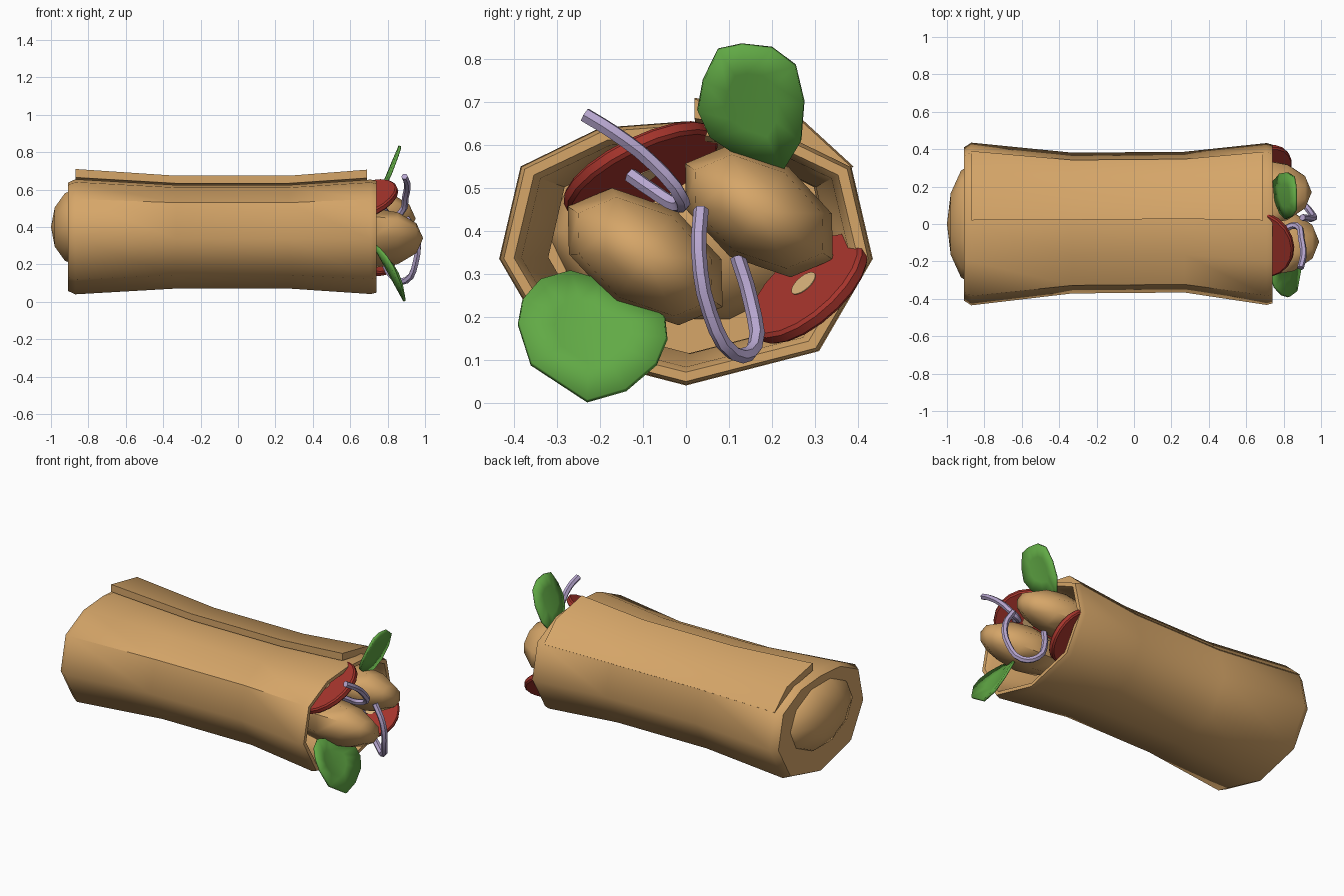
import bpy, bmesh, math
from mathutils import Vector, Matrix

if "Cube" in bpy.data.objects:
    bpy.data.objects.remove(bpy.data.objects["Cube"])


def material(name, r, g, b):
    m = bpy.data.materials.new(name)
    m.diffuse_color = (r, g, b, 1)
    m.use_nodes = True
    m.node_tree.nodes["Principled BSDF"].inputs["Base Color"].default_value = m.diffuse_color
    return m


TAN = material("toasted_tan", 0.67, 0.38, 0.14)
GREEN = material("leaf_green", 0.12, 0.40, 0.06)
RED = material("tomato_red", 0.38, 0.035, 0.025)
LILAC = material("onion_lilac", 0.47, 0.38, 0.62)
CORE = material("tomato_core", 0.70, 0.45, 0.20)


def finish(name, bm, mat, angle=40):
    bmesh.ops.recalc_face_normals(bm, faces=bm.faces)
    me = bpy.data.meshes.new(name)
    bm.to_mesh(me)
    bm.free()
    me.materials.append(mat)
    ob = bpy.data.objects.new(name, me)
    bpy.context.collection.objects.link(ob)
    bpy.ops.object.select_all(action='DESELECT')
    ob.select_set(True)
    bpy.context.view_layer.objects.active = ob
    bpy.ops.object.shade_smooth_by_angle(angle=math.radians(angle))
    return ob


def loft(name, rings, mat, angle=40):
    # skin closed rings of equal length and cap both ends
    bm = bmesh.new()
    rows = [[bm.verts.new(p) for p in ring] for ring in rings]
    n = len(rows[0])
    for a, b in zip(rows, rows[1:]):
        for i in range(n):
            j = (i + 1) % n
            bm.faces.new((a[i], a[j], b[j], b[i]))
    bm.faces.new(rows[0])
    bm.faces.new(rows[-1])
    return finish(name, bm, mat, angle)


ZC = 0.35


def section(x, sy, sz, pts, dy=0.0):
    return [(x, y * sy + dy, ZC + (z - ZC) * sz) for y, z in pts]


# tortilla: waisted ten-sided tube, closed at left, hollow at right
half = [(0.31, 0.12), (0.435, 0.335), (0.385, 0.55), (0.2, 0.64)]
outline = [(0, 0.04)] + half + [(0, 0.655)] + [(-y, z) for y, z in reversed(half)]
stations = [(-0.91, 0.94, 0.94, 0), (-0.87, 1, 1, 0), (-0.33, 0.865, 0.9, 0.005),
            (0.27, 0.865, 0.9, 0.01), (0.71, 0.995, 0.995, 0), (0.74, 0.975, 0.97, 0)]
rings = [section(x, sy, sz, outline, dy) for x, sy, sz, dy in stations]
inner = [(0.74, 0.92, 0.90, 0), (0.71, 0.88, 0.86, 0), (0.27, 0.76, 0.76, 0.01),
         (-0.33, 0.76, 0.76, 0.005), (-0.84, 0.86, 0.84, 0)]
rings += [section(x, sy, sz, outline, dy) for x, sy, sz, dy in inner]
loft("tortilla", rings, TAN, 50)

# overlapping flap along the top
flap = [(0.39, 0.55), (0.27, 0.66), (0.02, 0.71), (0.02, 0.665), (0.2, 0.635), (0.36, 0.53)]
loft("tortilla_flap", [section(x, sy, sz, flap, dy) for x, sy, sz, dy in
                       [(-0.87, 1, 1, 0), (-0.33, 0.865, 0.9, 0.005),
                        (0.27, 0.865, 0.9, 0.01), (0.69, 0.99, 0.99, 0)]], TAN)


def blob(name, centre, size, tilt, segs=8, rings=6):
    bm = bmesh.new()
    bmesh.ops.create_uvsphere(bm, u_segments=segs, v_segments=rings, radius=1)
    mat = (Matrix.Translation(centre) @ Matrix.Rotation(math.radians(tilt), 4, 'X')
           @ Matrix.Diagonal((*size, 1)) @ Matrix.Rotation(math.pi / 2, 4, 'Y'))
    bmesh.ops.transform(bm, matrix=mat, verts=bm.verts)
    return finish(name, bm, TAN, 60)


# folded left end and chicken pieces
blob("folded_end", (-0.85, 0, 0.40), (0.15, 0.33, 0.22), 0, 10, 6)
blob("chicken_front", (0.72, -0.095, 0.34), (0.27, 0.215, 0.13), -33)
blob("chicken_back", (0.69, 0.17, 0.445), (0.26, 0.205, 0.125), -33)


def disc(name, centre, normal, radius, thick, mat, bevel):
    bm = bmesh.new()
    bmesh.ops.create_cone(bm, cap_ends=True, segments=20, radius1=radius,
                          radius2=radius, depth=thick)
    if bevel:
        rim = [e for e in bm.edges if abs(e.verts[0].co.z - e.verts[1].co.z) < 1e-5]
        bmesh.ops.bevel(bm, geom=rim, offset=bevel, segments=1, affect='EDGES')
    rot = Vector(normal).to_track_quat('Z', 'Y').to_matrix().to_4x4()
    bmesh.ops.transform(bm, matrix=Matrix.Translation(centre) @ rot, verts=bm.verts)
    finish(name, bm, mat, 35)


# tomato slices with pale cores
for tag, c, n, r in [("top", (0.67, -0.105, 0.54), (0.33, 0.42, -0.84), 0.195),
                     ("side", (0.69, 0.285, 0.265), (0.42, -0.60, 0.68), 0.165)]:
    disc("tomato_" + tag, c, n, r, 0.036, RED, 0.008)
    disc("tomato_core_" + tag, c, n, 0.035, 0.040, CORE, 0)


def strand(name, pts):
    # smooth path swept with a round section, then turned into a mesh
    cu = bpy.data.curves.new(name, 'CURVE')
    cu.dimensions = '3D'
    cu.bevel_depth = 0.018
    cu.bevel_resolution = 1
    cu.resolution_u = 3
    cu.use_fill_caps = True
    sp = cu.splines.new('BEZIER')
    sp.bezier_points.add(len(pts) - 1)
    for bp, p in zip(sp.bezier_points, pts):
        bp.co = p
        bp.handle_left_type = bp.handle_right_type = 'AUTO'
    cu.materials.append(LILAC)
    ob = bpy.data.objects.new(name, cu)
    bpy.context.collection.objects.link(ob)
    bpy.ops.object.select_all(action='DESELECT')
    ob.select_set(True)
    bpy.context.view_layer.objects.active = ob
    bpy.ops.object.convert(target='MESH')
    bpy.ops.object.shade_smooth_by_angle(angle=math.radians(50))


# red onion strips
strand("onion_low", [(0.90, 0.035, 0.45), (0.955, 0.03, 0.35), (0.95, 0.055, 0.21),
                     (0.90, 0.11, 0.115), (0.83, 0.16, 0.13), (0.77, 0.15, 0.24),
                     (0.75, 0.12, 0.34)])
strand("onion_high", [(0.89, -0.235, 0.67), (0.905, -0.17, 0.63), (0.895, -0.08, 0.56),
                      (0.87, -0.01, 0.475), (0.82, -0.02, 0.46), (0.78, -0.08, 0.495),
                      (0.75, -0.13, 0.53)])


def leaf(name, x0, slope, cup, outline):
    # cupped sheet: concentric rings of the outline, x set by height and width
    cy = sum(p[0] for p in outline) / len(outline)
    cz = sum(p[1] for p in outline) / len(outline)
    bm = bmesh.new()

    def vert(y, z):
        return bm.verts.new((x0 + slope * (z - cz) + cup * ((y - cy) / 0.15) ** 2, y, z))

    rows = [[vert(cy + (y - cy) * t, cz + (z - cz) * t) for y, z in outline]
            for t in (0.5, 1)]
    mid = vert(cy, cz)
    n = len(outline)
    for i in range(n):
        j = (i + 1) % n
        bm.faces.new((mid, rows[0][i], rows[0][j]))
        bm.faces.new((rows[0][i], rows[1][i], rows[1][j], rows[0][j]))
    ob = finish(name, bm, GREEN, 60)
    mod = ob.modifiers.new("thickness", 'SOLIDIFY')
    mod.thickness = 0.014
    mod.offset = 0


# lettuce leaves
leaf("lettuce_top", 0.81, 0.42, 0.02,
     [(0.075, 0.822), (0.13, 0.834), (0.2, 0.826), (0.255, 0.785), (0.275, 0.70),
      (0.268, 0.61), (0.225, 0.54), (0.13, 0.57), (0.055, 0.62), (0.027, 0.68), (0.04, 0.75)])
leaf("lettuce_bottom", 0.80, -0.55, 0.03,
     [(-0.39, 0.185), (-0.38, 0.24), (-0.34, 0.285), (-0.27, 0.305), (-0.2, 0.285),
      (-0.05, 0.2), (-0.045, 0.15), (-0.07, 0.09), (-0.14, 0.03), (-0.23, 0.004),
      (-0.36, 0.09)])
